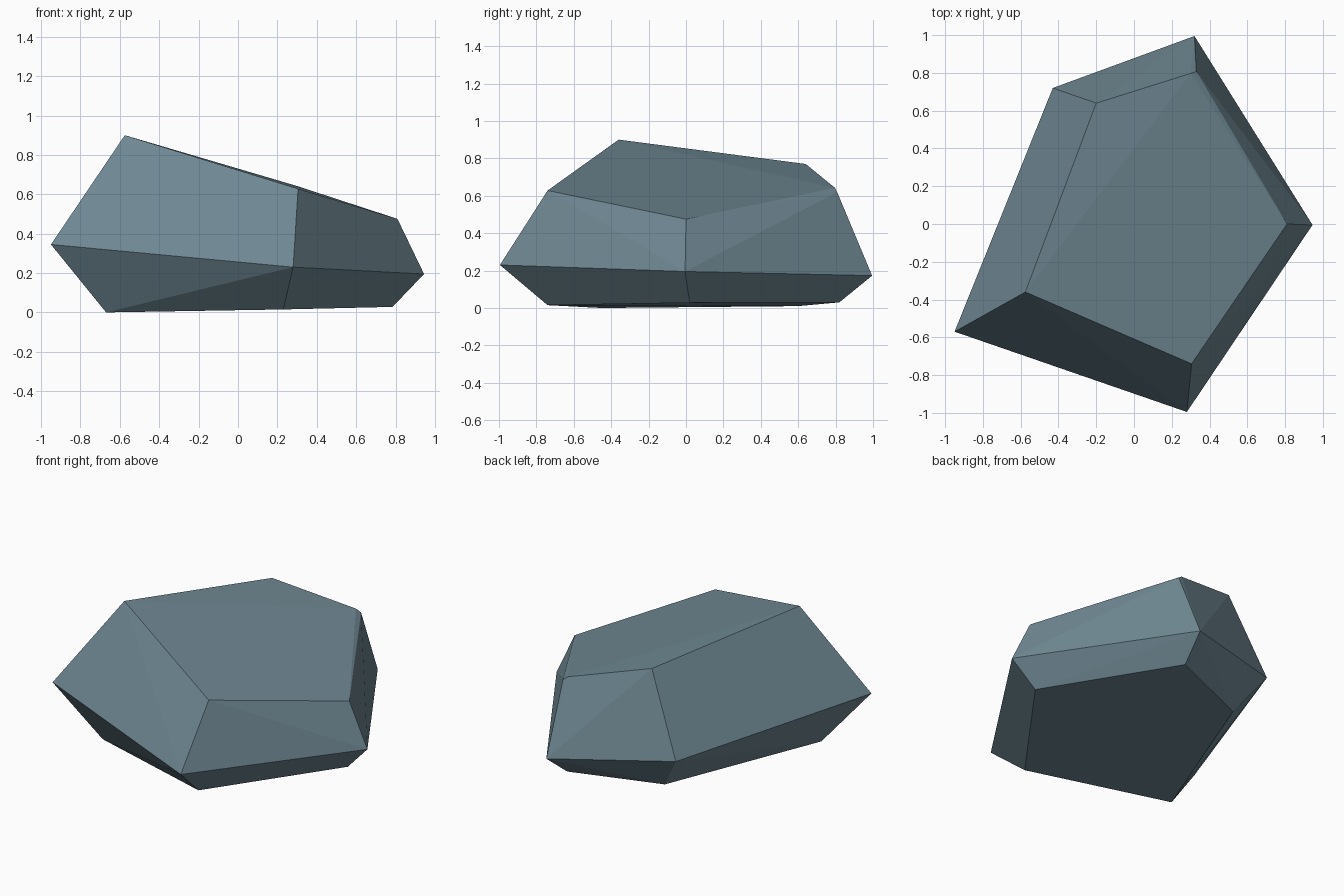
import bpy, bmesh, math

if "Cube" in bpy.data.objects:
    bpy.data.objects.remove(bpy.data.objects["Cube"])

# Three rings of a chipped, five-sided rock
bottom = [(-.67, -.45, 0), (.23, -.74, .015), (.785, .02, .028), (.29, .82, .03), (-.266, .60, .01)]
girdle = [(-.95, -.57, .345), (.28, -.995, .23), (.945, -.005, .195),
          (.32, .995, .173), (.315, .98, .2), (-.43, .72, .25)]
top = [(-.575, -.36, .90), (.305, -.74, .628), (.81, 0, .475),
       (.33, .808, .62), (.30, .797, .642), (-.20, .64, .77)]

# Rock body: planar facets wrapped around the rings
bm = bmesh.new()
for p in bottom + girdle + top:
    bm.verts.new(p)
bmesh.ops.convex_hull(bm, input=bm.verts[:])
bmesh.ops.dissolve_limit(bm, angle_limit=math.radians(1.5), verts=bm.verts[:], edges=bm.edges[:])
bmesh.ops.recalc_face_normals(bm, faces=bm.faces[:])
mesh = bpy.data.meshes.new("rock")
bm.to_mesh(mesh)
bm.free()

# Slate stone colour
mat = bpy.data.materials.new("slate blue grey")
mat.diffuse_color = (.156, .242, .287, 1)
mat.use_nodes = True
mat.node_tree.nodes["Principled BSDF"].inputs["Base Color"].default_value = mat.diffuse_color
mesh.materials.append(mat)
rock = bpy.data.objects.new("rock", mesh)
bpy.context.collection.objects.link(rock)
